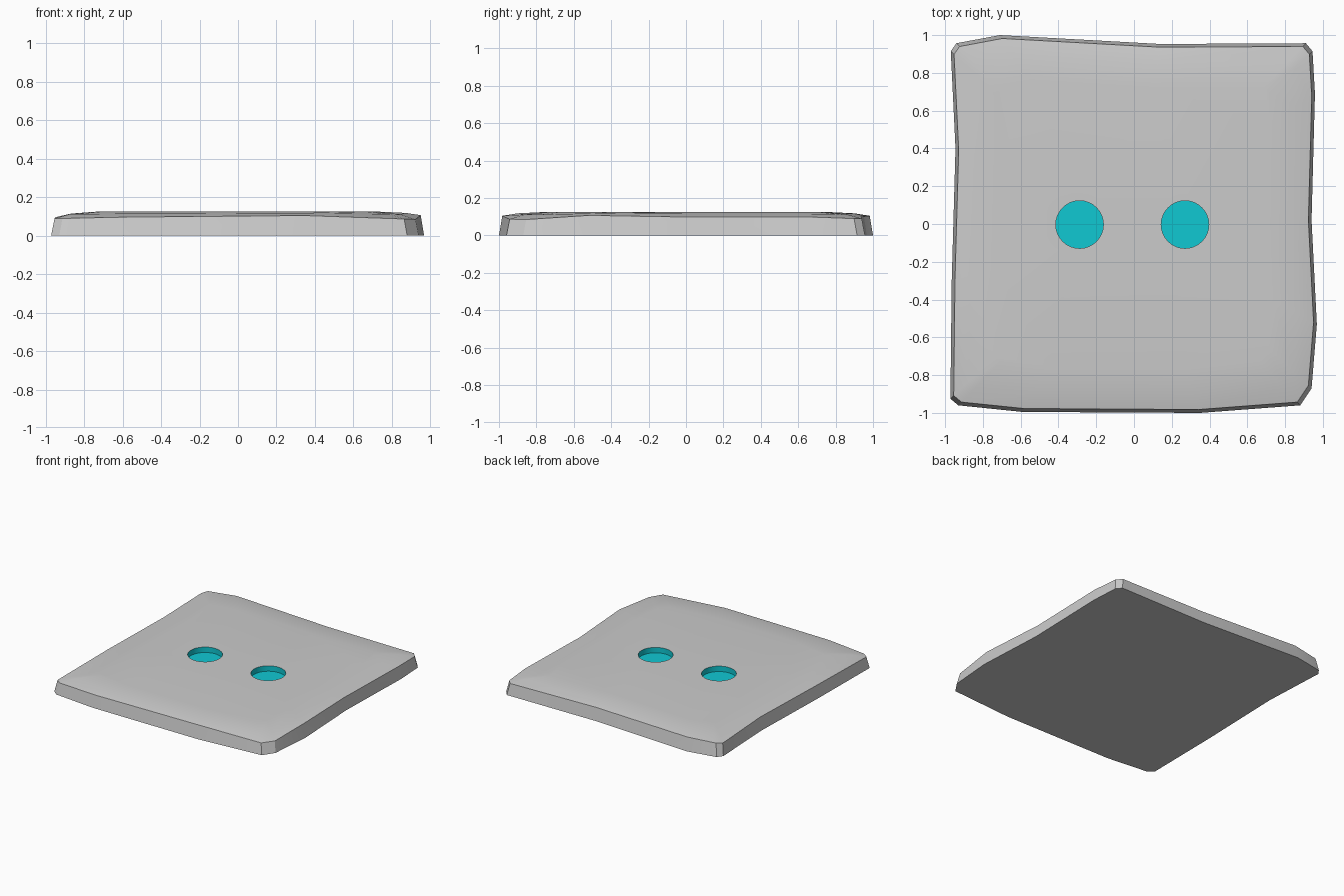
import bpy, bmesh, math

if "Cube" in bpy.data.objects:
    bpy.data.objects.remove(bpy.data.objects["Cube"])

# Worn slab outline, counter-clockwise: x, y at the ground, height of the top rim
OUTLINE = [(0.94, -0.87, 0.085), (0.968, -0.53, 0.107), (0.94, 0.02, 0.098),
           (0.958, 0.69, 0.098), (0.945, 0.915, 0.09), (0.91, 0.957, 0.09),
           (0.14, 0.953, 0.1), (-0.71, 1.0, 0.105), (-0.94, 0.957, 0.1),
           (-0.97, 0.915, 0.092), (-0.945, 0.4, 0.1), (-0.965, -0.3, 0.097),
           (-0.972, -0.925, 0.09), (-0.93, -0.96, 0.09), (-0.59, -0.995, 0.097),
           (0.35, -1.0, 0.105), (0.88, -0.96, 0.087)]
TOP, FLOOR, RADIUS, SIDES = 0.125, 0.082, 0.126, 32
HOLES = {"left_hole": -0.288, "right_hole": 0.27}


def circle(bm, cx, z):
    return [bm.verts.new((cx + RADIUS * math.cos(a), -0.003 + RADIUS * math.sin(a), z))
            for a in (2 * math.pi * i / SIDES for i in range(SIDES))]


def bridge(bm, low, high):
    n = len(low)
    for i in range(n):
        j = (i + 1) % n
        bm.faces.new((low[i], low[j], high[j], high[i]))


def loop_edges(bm, ring):
    return [bm.edges.get((ring[i - 1], ring[i])) or bm.edges.new((ring[i - 1], ring[i]))
            for i in range(len(ring))]


def finish(bm, name):
    mesh = bpy.data.meshes.new(name)
    bm.to_mesh(mesh)
    bm.free()
    obj = bpy.data.objects.new(name, mesh)
    bpy.context.collection.objects.link(obj)
    bpy.ops.object.select_all(action='DESELECT')
    obj.select_set(True)
    bpy.context.view_layer.objects.active = obj
    bpy.ops.object.shade_smooth_by_angle(angle=math.radians(25))
    return obj


# Slab: tapered walls, softly rounded top, flat centre with two openings
bm = bmesh.new()
rings = []
for scale, mix in ((1, None), (0.982, 0), (0.9, 0.65), (0.76, 1)):
    rings.append([bm.verts.new((x * scale, y * scale,
                  0 if mix is None else z + (TOP - z) * mix)) for x, y, z in OUTLINE])
bm.faces.new(rings[0][::-1])
for low, high in zip(rings, rings[1:]):
    bridge(bm, low, high)
edges = loop_edges(bm, rings[-1])
for cx in HOLES.values():
    edges += loop_edges(bm, circle(bm, cx, TOP))
bmesh.ops.triangle_fill(bm, edges=edges, use_beauty=True, normal=(0, 0, 1))
bmesh.ops.recalc_face_normals(bm, faces=bm.faces)
finish(bm, "stone_slab")

# Coloured linings of the round holes
cyan = bpy.data.materials.new("cyan")
cyan.diffuse_color = (0.005, 0.58, 0.65, 1)
cyan.use_nodes = True
cyan.node_tree.nodes["Principled BSDF"].inputs["Base Color"].default_value = cyan.diffuse_color
for name, cx in HOLES.items():
    bm = bmesh.new()
    floor, rim = circle(bm, cx, FLOOR), circle(bm, cx, TOP)
    bm.faces.new(floor)
    bridge(bm, floor[::-1], rim[::-1])
    finish(bm, name).data.materials.append(cyan)
